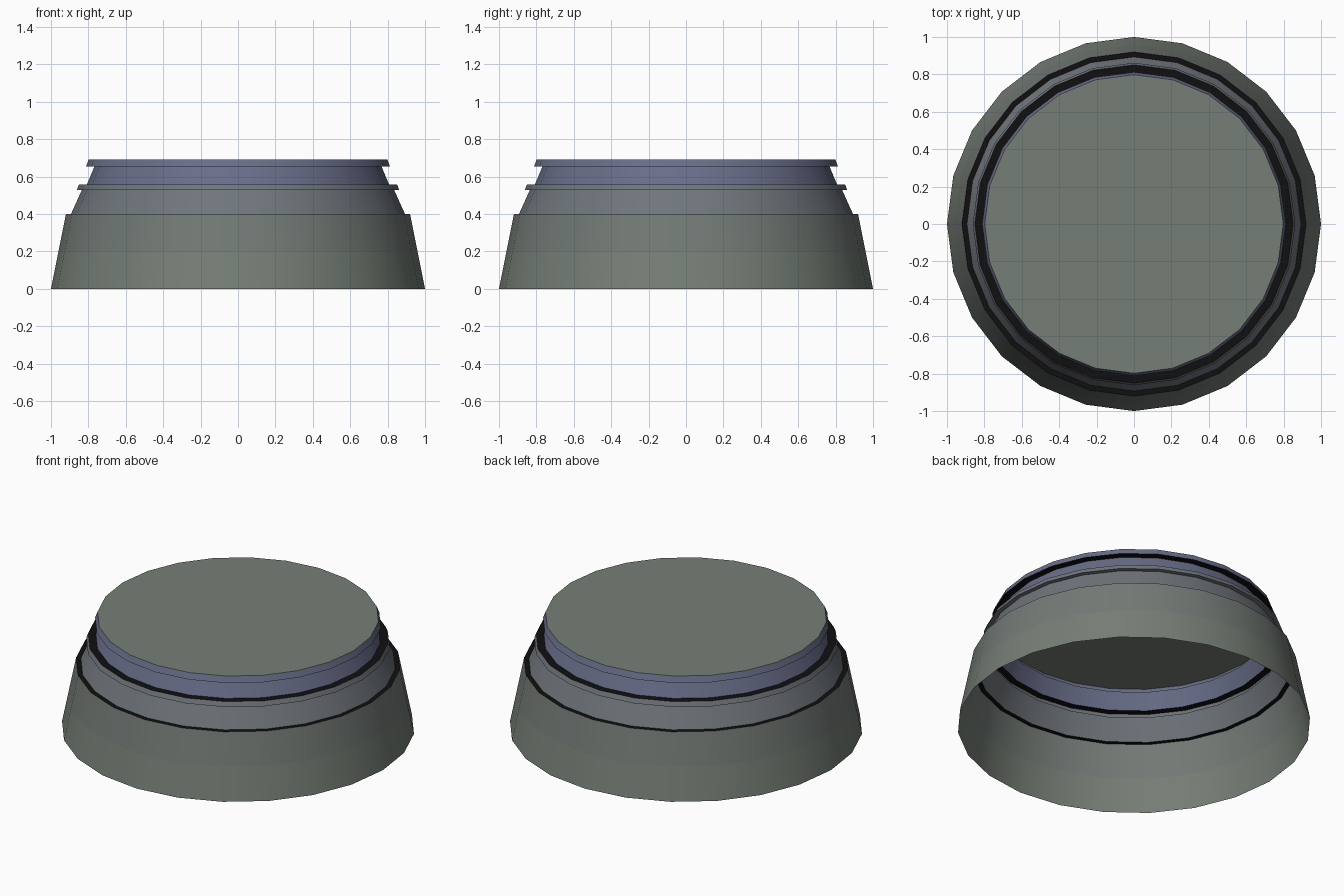
import bpy, bmesh, math

if "Cube" in bpy.data.objects:
    bpy.data.objects.remove(bpy.data.objects["Cube"])

SIDES = 24


def material(name, rgb):
    m = bpy.data.materials.new(name)
    m.diffuse_color = (*rgb, 1)
    m.use_nodes = True
    m.node_tree.nodes["Principled BSDF"].inputs["Base Color"].default_value = m.diffuse_color
    return m


moss = material("moss_grey", (0.18, 0.21, 0.18))
moss_slate = material("moss_slate", (0.17, 0.195, 0.18))
slate = material("slate_grey", (0.16, 0.18, 0.20))
blue = material("blue_grey", (0.14, 0.155, 0.25))
black = material("black", (0.005, 0.005, 0.005))


def revolve(name, profile, mat, cap=False):
    """Sweep (radius, z) points round z into a single open wall."""
    bm = bmesh.new()
    rings = []
    for r, z in profile:
        rings.append([bm.verts.new((r * math.cos(a), r * math.sin(a), z))
                      for a in (2 * math.pi * i / SIDES for i in range(SIDES))])
    for lo, hi in zip(rings, rings[1:]):
        for i in range(SIDES):
            j = (i + 1) % SIDES
            bm.faces.new((lo[i], lo[j], hi[j], hi[i]))
    if cap:
        bm.faces.new(rings[-1])
    me = bpy.data.meshes.new(name)
    bm.to_mesh(me)
    bm.free()
    me.materials.append(mat)
    ob = bpy.data.objects.new(name, me)
    bpy.context.collection.objects.link(ob)
    bpy.ops.object.select_all(action='DESELECT')
    ob.select_set(True)
    bpy.context.view_layer.objects.active = ob
    bpy.ops.object.shade_smooth_by_angle(angle=math.radians(30))
    return ob


# Tapered skirt, open underneath
revolve("skirt_lower", [(1.0, 0), (0.96, 0.2)], moss)
revolve("skirt_upper", [(0.96, 0.2), (0.92, 0.4)], moss_slate)
revolve("skirt_ledge", [(0.92, 0.4), (0.893, 0.4)], black)

# Middle tier with its narrow collar
revolve("middle_tier", [(0.893, 0.4), (0.835, 0.528), (0.862, 0.528)], slate)
revolve("collar", [(0.862, 0.528), (0.851, 0.557)], slate)
revolve("collar_ledge", [(0.851, 0.557), (0.808, 0.557)], black)

# Upper tier and overhanging lip
revolve("upper_tier", [(0.808, 0.557), (0.767, 0.655)], blue)
revolve("lip_underside", [(0.767, 0.655), (0.812, 0.655)], black)
revolve("lip", [(0.812, 0.655), (0.798, 0.692)], blue)

# Flat top
revolve("top_disc", [(0.798, 0.692)], moss, cap=True)
